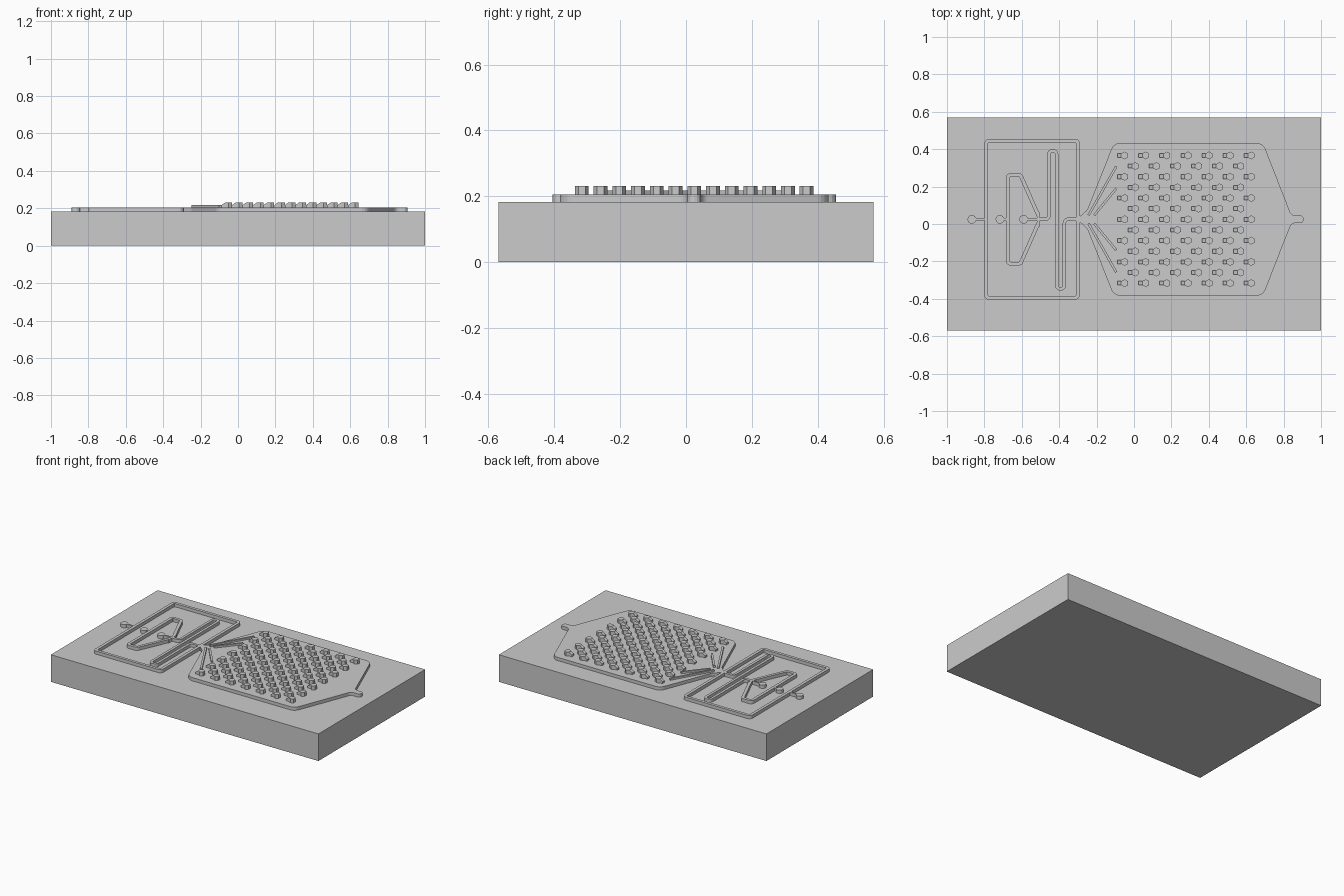
import bpy, bmesh, math
from mathutils import Vector

cube = bpy.data.objects.get("Cube")
if cube:
    bpy.data.objects.remove(cube, do_unlink=True)

grey = bpy.data.materials.new("plain grey")
grey.use_nodes = True
grey.diffuse_color = (0.6, 0.6, 0.6, 1)
grey.node_tree.nodes["Principled BSDF"].inputs["Base Color"].default_value = (0.6, 0.6, 0.6, 1)

AXIS = 0.025                      # mirror line of the raised pattern
BASE, LOW, MID, HIGH = 0.183, 0.205, 0.217, 0.232
WIDTH = 0.02


def finish(name, bm):
    bmesh.ops.recalc_face_normals(bm, faces=bm.faces[:])
    mesh = bpy.data.meshes.new(name)
    bm.to_mesh(mesh)
    bm.free()
    mesh.materials.append(grey)
    ob = bpy.data.objects.new(name, mesh)
    bpy.context.scene.collection.objects.link(ob)
    return ob


def add_prism(bm, outline, z0, z1):
    low = [bm.verts.new((x, y, z0)) for x, y in outline]
    top = [bm.verts.new((x, y, z1)) for x, y in outline]
    n = len(low)
    bm.faces.new(low[::-1])
    bm.faces.new(top)
    for i in range(n):
        j = (i + 1) % n
        bm.faces.new((low[i], low[j], top[j], top[i]))


def prism(name, outline, z0, z1):
    bm = bmesh.new()
    add_prism(bm, outline, z0, z1)
    return finish(name, bm)


def circle(x, y, r, sides, turn=0.0):
    return [(x + r * math.cos(turn + math.tau * i / sides),
             y + r * math.sin(turn + math.tau * i / sides)) for i in range(sides)]


def fillet(points, radius, closed, steps=5):
    """Round the corners of a path."""
    pts = [Vector(p) for p in points]
    out = []
    for i, p in enumerate(pts):
        if not closed and i in (0, len(pts) - 1):
            out.append(p)
            continue
        a, b = pts[i - 1] - p, pts[(i + 1) % len(pts)] - p
        half = a.angle(b) / 2
        cut = min(radius / math.tan(half), a.length * 0.49, b.length * 0.49)
        start, end = p + a.normalized() * cut, p + b.normalized() * cut
        center = p + (a.normalized() + b.normalized()).normalized() * (cut / math.cos(half))
        r = (start - center).length
        for k in range(steps + 1):
            d = (start - center).lerp(end - center, k / steps)
            out.append(center + d.normalized() * r)
    return out


def channel(name, points, width=WIDTH, radius=0.0, closed=False, z=LOW):
    """Raised strip of constant width along a path."""
    pts = fillet(points, radius, closed) if radius else [Vector(p) for p in points]
    n = len(pts)
    bm = bmesh.new()
    rings = []
    for i, p in enumerate(pts):
        before = (p - pts[i - 1]).normalized() if closed or i else None
        after = (pts[(i + 1) % n] - p).normalized() if closed or i < n - 1 else None
        before, after = before or after, after or before
        t = (before + after).normalized()
        side = Vector((-t.y, t.x)) * (width / 2 / max(t.dot(after), 0.3))
        a, b = p + side, p - side
        rings.append([bm.verts.new((q.x, q.y, h)) for q, h in
                      ((a, BASE), (a, z), (b, z), (b, BASE))])
    for i in range(n if closed else n - 1):
        r, s = rings[i], rings[(i + 1) % n]
        for k in range(4):
            m = (k + 1) % 4
            bm.faces.new((r[k], r[m], s[m], s[k]))
    if not closed:
        bm.faces.new(rings[0])
        bm.faces.new(rings[-1])
    return finish(name, bm)


def mirrored(points):
    return points + [(x, 2 * AXIS - y) for x, y in reversed(points)]


# Base slab
prism("base_slab", [(-1, -0.57), (1, -0.57), (1, 0.57), (-1, 0.57)], 0, BASE)

# Inlet ports with their short feeds
for label, x, end in (("outer", -0.867, -0.79), ("middle", -0.717, -0.674), ("inner", -0.59, -0.505)):
    prism(label + "_inlet", circle(x, AXIS, 0.023, 16), BASE, LOW)
    channel(label + "_inlet_feed", [(x, AXIS), (end, AXIS)], 0.012)

# Outer rectangular loop and inner tapered loop
channel("outer_loop", mirrored([(-0.79, 0.445), (-0.30, 0.445)][::-1]),
        radius=0.015, closed=True)
channel("inner_loop", mirrored([(-0.511, 0.045), (-0.607, 0.262), (-0.674, 0.262)]),
        radius=0.014)
channel("junction_neck", [(-0.511, -0.015), (-0.511, 0.065)], 0.014)

# Serpentine mixer leading to the chamber
channel("serpentine", [(-0.511, AXIS), (-0.455, AXIS), (-0.455, 0.392), (-0.414, 0.392),
                       (-0.414, -0.347), (-0.372, -0.347), (-0.372, AXIS), (-0.28, AXIS)],
        0.018, radius=0.0195)

# Chamber with outlet
half = fillet([(-0.295, AXIS + 0.01), (-0.25, 0.075), (-0.108, 0.433),
               (0.69, 0.433), (0.842, 0.045), (0.886, 0.045)], 0.05, False)
prism("chamber", mirrored([tuple(p) for p in half]), BASE, LOW)
prism("outlet", circle(0.886, AXIS, 0.021, 16), BASE, LOW)

# Guide vanes fanning out at the chamber entrance
for s, label in ((1, "back"), (-1, "front")):
    for kind, x, reach in (("long", -0.243, 0.283), ("short", -0.213, 0.165)):
        channel(f"{label}_{kind}_vane", [(x, AXIS + s * 0.022), (-0.095, AXIS + s * reach)],
                0.013, z=MID)

# Staggered hexagonal posts, each with a sloped block on its left
bm = bmesh.new()
for row in range(13):
    odd = row % 2
    y = AXIS + (row - 6) * 0.0569
    for col in range(7 - odd):
        x = -0.05 + 0.1128 * (col + odd / 2)
        add_prism(bm, circle(x, y, 0.021, 6, math.pi / 6), LOW - 0.002, HIGH)
        x0, x1 = x - 0.038, x - 0.017
        first = len(bm.verts)
        add_prism(bm, [(x0, y - 0.011), (x1, y - 0.011), (x1, y + 0.011), (x0, y + 0.011)],
                  LOW - 0.002, HIGH)
        bm.verts.ensure_lookup_table()
        for v in bm.verts[first:]:
            if v.co.z > LOW and v.co.x < x0 + 0.005:
                v.co.z = MID
finish("posts", bm)
